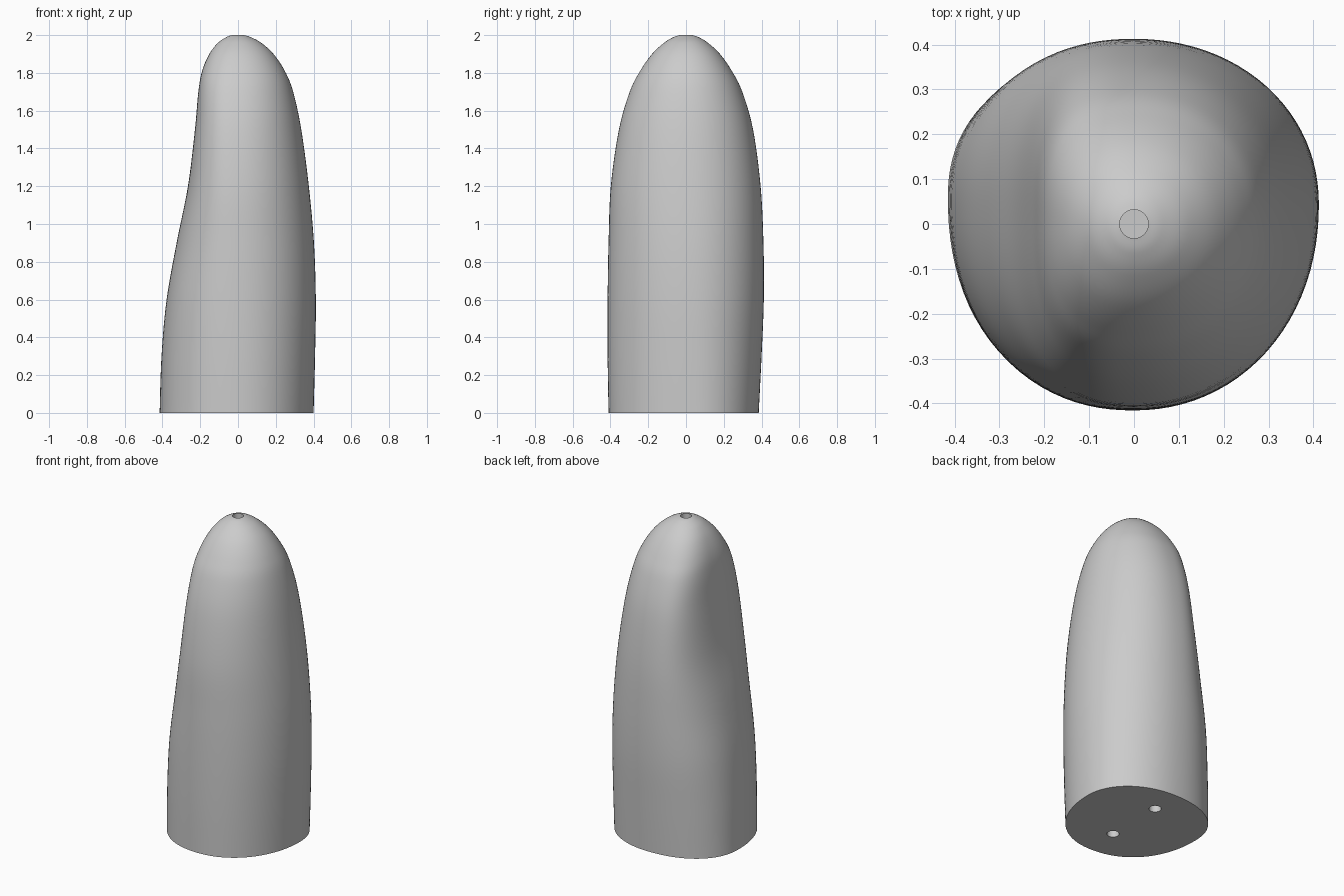
import bpy
import bmesh
from math import sin, cos, pi, radians
from mathutils import Vector

cube = bpy.data.objects.get("Cube")
if cube:
    bpy.data.objects.remove(cube)

SIDES = 96
HOLE_SIDES = 32
STEPS = 6
RIM = 0.032

# Side profile: height, right, left, front and back extents, squareness of right side
PROFILE = [
    (0.0, 0.415, 0.40, 0.41, 0.385, 2.2),
    (0.3, 0.405, 0.408, 0.415, 0.40, 2.2),
    (0.6, 0.378, 0.412, 0.415, 0.412, 2.25),
    (0.9, 0.325, 0.402, 0.41, 0.41, 2.3),
    (1.2, 0.265, 0.375, 0.398, 0.395, 2.5),
    (1.5, 0.228, 0.335, 0.355, 0.355, 2.7),
    (1.7, 0.21, 0.292, 0.298, 0.298, 2.7),
    (1.81, 0.19, 0.248, 0.243, 0.243, 2.5),
    (1.9, 0.152, 0.188, 0.18, 0.18, 2.3),
    (1.96, 0.105, 0.122, 0.115, 0.115, 2.1),
    (1.99, 0.06, 0.065, 0.065, 0.065, 2.0),
    (2.0, RIM, RIM, RIM, RIM, 2.0),
]


def smooth_rows(rows):
    """Catmull-Rom interpolation between profile rows."""
    out = []
    for i in range(len(rows) - 1):
        a, b = rows[max(i - 1, 0)], rows[i]
        c, d = rows[i + 1], rows[min(i + 2, len(rows) - 1)]
        for k in range(STEPS):
            t = k / STEPS
            out.append([q + t / 2 * (r - p + t * (2 * p - 5 * q + 4 * r - s
                        + t * (3 * (q - r) + s - p)))
                        for p, q, r, s in zip(a, b, c, d)])
    out.append(rows[-1])
    return out


def section(row):
    """Rounded cross-section with its own radius on each of four sides."""
    z, right, left, front, back, square = row
    centre = 0.06 * (1 - z / 2)
    points = []
    for i in range(SIDES):
        c, s = cos(2 * pi * i / SIDES), sin(2 * pi * i / SIDES)
        n = square if c < 0 else 2.08
        k = (abs(c) ** n + abs(s) ** n) ** (-1 / n)
        x = c * k * (left if c > 0 else right)
        y = centre + s * k * (back - centre if s > 0 else front + centre)
        points.append(Vector((x, y, z)))
    if z >= 2.0:
        points = [Vector((RIM * cos(2 * pi * i / SIDES),
                          RIM * sin(2 * pi * i / SIDES), z)) for i in range(SIDES)]
    return points


def add_ring(bm, points):
    return [bm.verts.new(p) for p in points]


def bridge(bm, low, high):
    n = len(low)
    for i in range(n):
        j = (i + 1) % n
        bm.faces.new((low[i], low[j], high[j], high[i]))


def ring_edges(bm, ring):
    return [bm.edges.get((v, ring[i - 1])) for i, v in enumerate(ring)]


bm = bmesh.new()

# Outer skin
rings = [add_ring(bm, section(row)) for row in smooth_rows(PROFILE)]
for low, high in zip(rings, rings[1:]):
    bridge(bm, low, high)

# Blind hole in the tip
tip_floor = add_ring(bm, [v.co - Vector((0, 0, 0.25)) for v in rings[-1]])
bridge(bm, rings[-1], tip_floor)
bm.faces.new(tip_floor)

# Two blind holes in the base
base_edges = ring_edges(bm, rings[0])
for y in (-0.19, 0.19):
    mouth = add_ring(bm, [Vector((0.036 * cos(2 * pi * i / HOLE_SIDES),
                                  y + 0.036 * sin(2 * pi * i / HOLE_SIDES), 0))
                          for i in range(HOLE_SIDES)])
    end = add_ring(bm, [v.co + Vector((0, 0, 0.25)) for v in mouth])
    bridge(bm, mouth, end)
    bm.faces.new(end)
    base_edges += ring_edges(bm, mouth)

# Flat base around the holes
bmesh.ops.triangle_fill(bm, edges=base_edges, use_beauty=True,
                        normal=Vector((0, 0, -1)))
bmesh.ops.recalc_face_normals(bm, faces=bm.faces)

mesh = bpy.data.meshes.new("rounded_body")
bm.to_mesh(mesh)
bm.free()
body = bpy.data.objects.new("rounded_body", mesh)
bpy.context.collection.objects.link(body)

# Plain grey material
grey = bpy.data.materials.new("plain_grey")
grey.use_nodes = True
colour = (0.6, 0.6, 0.6, 1)
grey.diffuse_color = colour
grey.node_tree.nodes["Principled BSDF"].inputs["Base Color"].default_value = colour
mesh.materials.append(grey)

# Smooth skin with sharp rims
bpy.ops.object.select_all(action="DESELECT")
body.select_set(True)
bpy.context.view_layer.objects.active = body
bpy.ops.object.shade_smooth_by_angle(angle=radians(40))
